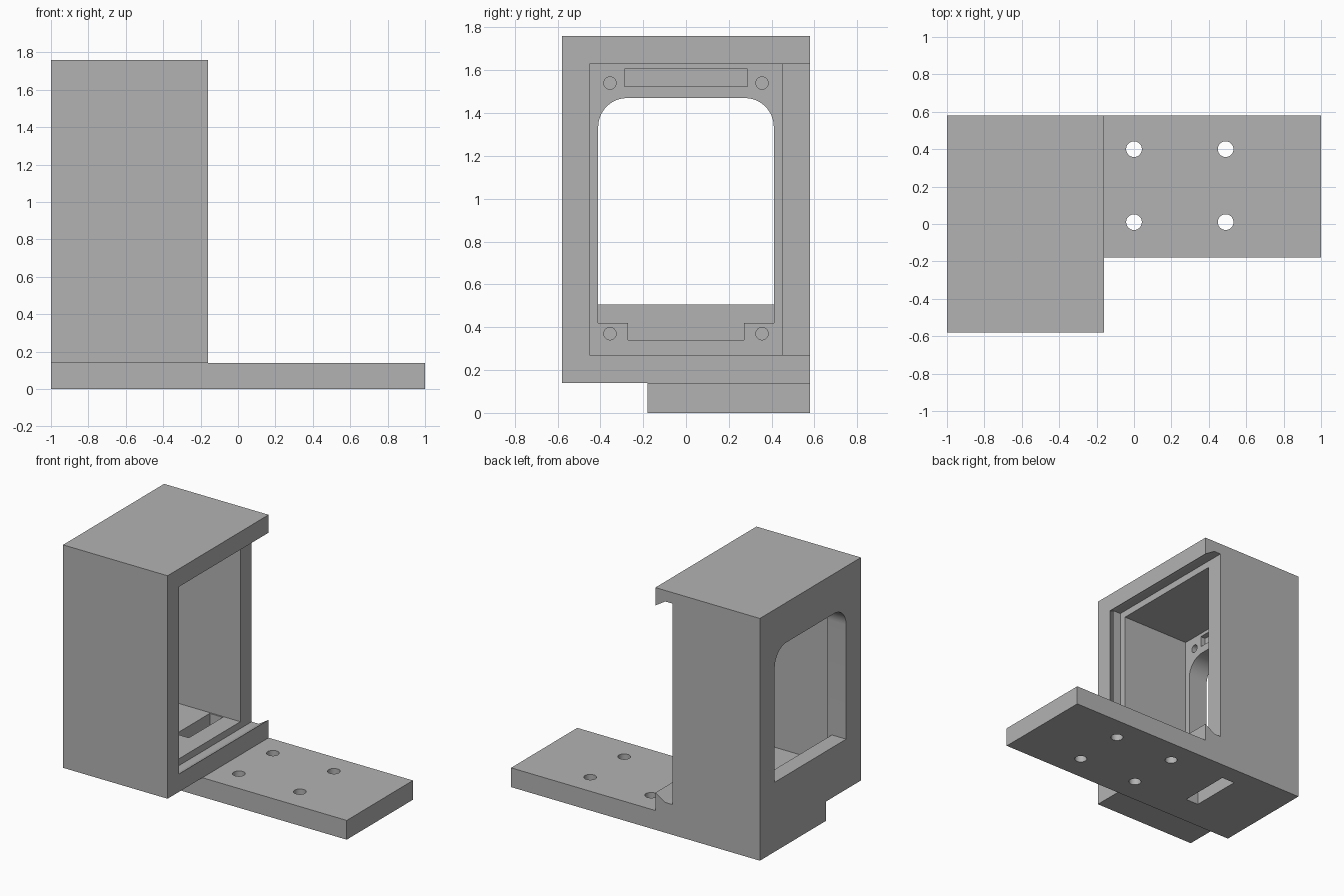
import bpy
import bmesh
from math import sin, cos, pi, radians

default = bpy.data.objects.get("Cube")
if default:
    bpy.data.objects.remove(default)

grey = bpy.data.materials.new("plain grey")
grey.use_nodes = True
grey.diffuse_color = (0.45, 0.45, 0.45, 1)
grey.node_tree.nodes["Principled BSDF"].inputs["Base Color"].default_value = grey.diffuse_color


def loft(name, rings):
    """Closed solid through matching rings of points."""
    bm = bmesh.new()
    loops = [[bm.verts.new(p) for p in ring] for ring in rings]
    n = len(loops[0])
    for a, b in zip(loops, loops[1:]):
        for i in range(n):
            j = (i + 1) % n
            bm.faces.new((a[i], a[j], b[j], b[i]))
    bm.faces.new(loops[0])
    bm.faces.new(loops[-1])
    bmesh.ops.recalc_face_normals(bm, faces=bm.faces[:])
    mesh = bpy.data.meshes.new(name)
    bm.to_mesh(mesh)
    bm.free()
    mesh.materials.append(grey)
    obj = bpy.data.objects.new(name, mesh)
    bpy.context.collection.objects.link(obj)
    return obj


def rect(y0, y1, z0, z1):
    return [(y0, z0), (y1, z0), (y1, z1), (y0, z1)]


def arc(cx, cy, r, start, end, steps):
    return [(cx + r * cos(start + (end - start) * i / steps),
             cy + r * sin(start + (end - start) * i / steps)) for i in range(steps + 1)]


def along_x(name, profile, x0, x1):
    return loft(name, [[(x, y, z) for y, z in profile] for x in (x0, x1)])


def along_z(name, profile, z0, z1):
    return loft(name, [[(x, y, z) for x, y in profile] for z in (z0, z1)])


def combine(target, tool, operation):
    """Apply a boolean and discard the tool."""
    tool.hide_render = True
    mod = target.modifiers.new("shape", "BOOLEAN")
    mod.operation = operation
    mod.solver = "EXACT"
    mod.object = tool
    bpy.context.view_layer.objects.active = target
    bpy.ops.object.modifier_apply(modifier=mod.name)
    bpy.data.objects.remove(tool)


# Housing block joined to its mounting plate
housing = along_x("display_housing", rect(-0.58, 0.58, 0.14, 1.76), -1, -0.16)
plate = along_x("mounting_plate", rect(-0.18, 0.58, 0, 0.14), -1, 1)
combine(housing, plate, "UNION")

cutters = []

# Main cavity, open towards +x
cutters.append(along_x("cavity", rect(-0.45, 0.45, 0.27, 1.63), -0.845, -0.26))

# Dovetail groove for a sliding lid, open at the back
groove = [(-0.144, -0.01), (-0.24, 0.05), (-0.296, 0.05)]
cutters.append(loft("lid_groove", [
    [(x, y, z) for y, z in rect(-0.45 - g, 0.75, 0.27 - g, 1.63 + g)] for x, g in groove]))

# Window with rounded upper corners
window = [(-0.41, 0.505), (0.41, 0.505)]
window += arc(0.275, 1.335, 0.135, 0, pi / 2, 12)
window += arc(-0.275, 1.335, 0.135, pi / 2, pi, 12)
cutters.append(along_x("window", window, -1.1, -0.8))

# Stepped recess below the window and a slim one above it
half = [(0.27, 0.34), (0.27, 0.42), (0.41, 0.42), (0.41, 0.6)]
stepped = half + [(-y, z) for y, z in reversed(half)]
cutters.append(along_x("lower_recess", stepped, -0.885, -0.8))
cutters.append(along_x("upper_recess", rect(-0.287, 0.287, 1.525, 1.605), -0.885, -0.8))

# Blind screw holes around the window
for y in (-0.355, 0.355):
    for z in (0.37, 1.54):
        cutters.append(along_x("screw_hole", arc(y, z, 0.029, 0, 2 * pi, 24)[:-1], -0.94, -0.8))

# Cable slot through the cavity floor
cutters.append(along_z("cable_slot", rect(-0.535, -0.43, 0.05, 0.44), -0.1, 0.4))

# Mounting holes through the plate
for x in (0, 0.49):
    for y in (0.01, 0.4):
        cutters.append(along_z("mount_hole", arc(x, y, 0.042, 0, 2 * pi, 32)[:-1], -0.1, 0.3))

for cutter in cutters:
    combine(housing, cutter, "DIFFERENCE")

# Merge flat neighbours, then shade the curves smooth
bm = bmesh.new()
bm.from_mesh(housing.data)
bmesh.ops.remove_doubles(bm, verts=bm.verts[:], dist=0.0001)
bmesh.ops.dissolve_limit(bm, angle_limit=radians(0.5), verts=bm.verts[:], edges=bm.edges[:])
bm.to_mesh(housing.data)
bm.free()

bpy.ops.object.select_all(action="DESELECT")
housing.select_set(True)
bpy.context.view_layer.objects.active = housing
bpy.ops.object.shade_smooth_by_angle(angle=radians(30))
